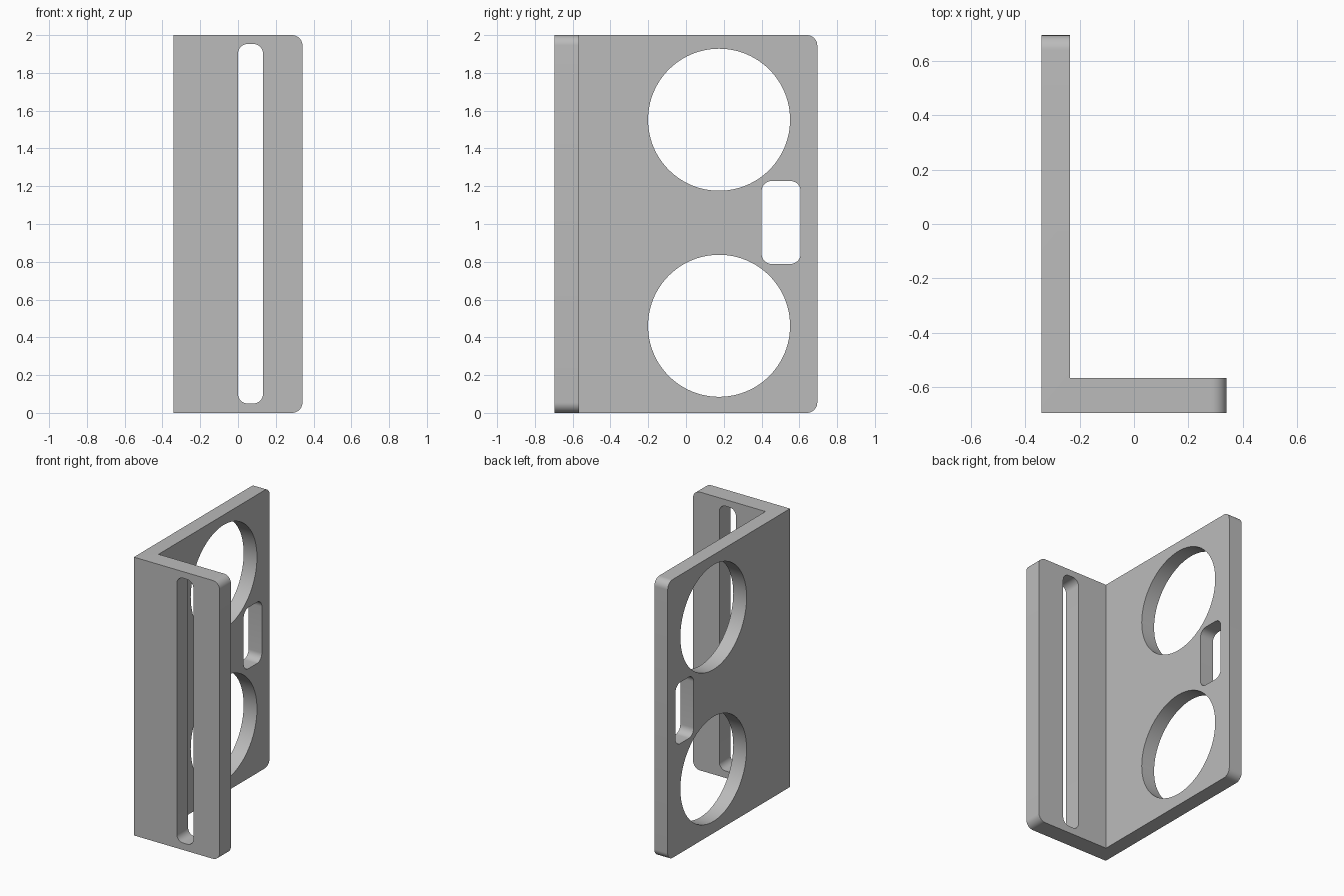
import bpy, bmesh, math
from mathutils import Matrix, Vector

cube = bpy.data.objects.get("Cube")
if cube:
    bpy.data.objects.remove(cube)

X, Y, H = 0.341, 0.695, 2.0        # half width, half depth, height
SIDE_IN, FRONT_IN = -0.235, -0.567  # inner faces of the two plates
CORNER = 0.055

grey = bpy.data.materials.new("plain grey")
grey.use_nodes = True
colour = (0.5, 0.5, 0.5, 1)
grey.diffuse_color = colour
grey.node_tree.nodes["Principled BSDF"].inputs["Base Color"].default_value = colour


def make_object(name, bm):
    bmesh.ops.recalc_face_normals(bm, faces=bm.faces[:])
    mesh = bpy.data.meshes.new(name)
    bm.to_mesh(mesh)
    bm.free()
    mesh.materials.append(grey)
    obj = bpy.data.objects.new(name, mesh)
    bpy.context.collection.objects.link(obj)
    return obj


def round_edges(bm, test, radius):
    edges = [e for e in bm.edges if test(e)]
    bmesh.ops.bevel(bm, geom=edges, offset=radius, segments=10,
                    profile=0.5, affect='EDGES')


def along(edge, axis):
    d = edge.verts[0].co - edge.verts[1].co
    return abs(d[axis]) > 0.99 * d.length


def slot_cutter(name, low, high, axis, radius):
    """Box with its edges along one axis rounded."""
    low, high = Vector(low), Vector(high)
    bm = bmesh.new()
    bmesh.ops.create_cube(bm, size=1)
    bmesh.ops.scale(bm, vec=high - low, verts=bm.verts)
    bmesh.ops.translate(bm, vec=(low + high) / 2, verts=bm.verts)
    round_edges(bm, lambda e: along(e, axis), radius)
    return make_object(name, bm)


def round_cutter(name, y, z, radius):
    bm = bmesh.new()
    place = Matrix.Translation((-0.29, y, z)) @ Matrix.Rotation(math.pi / 2, 4, 'Y')
    bmesh.ops.create_cone(bm, cap_ends=True, segments=96, radius1=radius,
                          radius2=radius, depth=0.3, matrix=place)
    return make_object(name, bm)


# L-shaped bracket, raised from its plan, with rounded free corners
bm = bmesh.new()
plan = [(-X, -Y), (X, -Y), (X, FRONT_IN), (SIDE_IN, FRONT_IN), (SIDE_IN, Y), (-X, Y)]
base = bm.faces.new([bm.verts.new((x, y, 0)) for x, y in plan])
raised = bmesh.ops.extrude_face_region(bm, geom=[base])["geom"]
bmesh.ops.translate(bm, vec=(0, 0, H),
                    verts=[v for v in raised if isinstance(v, bmesh.types.BMVert)])


def free_corner(e):
    front_end = along(e, 1) and all(v.co.x > X - 0.001 for v in e.verts)
    side_end = along(e, 0) and all(v.co.y > Y - 0.001 for v in e.verts)
    return front_end or side_end


round_edges(bm, free_corner, CORNER)
bracket = make_object("angle_bracket", bm)

# Openings: long slot in the front plate, two round holes and a small slot in the side
cutters = [
    slot_cutter("long_slot_cutter", (0, -0.8, 0.05), (0.132, -0.45, 1.953), 1, 0.05),
    slot_cutter("small_slot_cutter", (-0.45, 0.4, 0.788), (-0.15, 0.607, 1.228), 0, 0.055),
    round_cutter("lower_hole_cutter", 0.175, 0.461, 0.376),
    round_cutter("upper_hole_cutter", 0.175, 1.552, 0.376),
]
for cutter in cutters:
    cut = bracket.modifiers.new(cutter.name, 'BOOLEAN')
    cut.operation = 'DIFFERENCE'
    cut.solver = 'EXACT'
    cut.object = cutter

# Apply the cuts and remove the cutters
bpy.ops.object.select_all(action='DESELECT')
bracket.select_set(True)
bpy.context.view_layer.objects.active = bracket
for cut in list(bracket.modifiers):
    bpy.ops.object.modifier_apply(modifier=cut.name)
for cutter in cutters:
    bpy.data.objects.remove(cutter)
bpy.ops.object.shade_smooth_by_angle(angle=math.radians(30))
